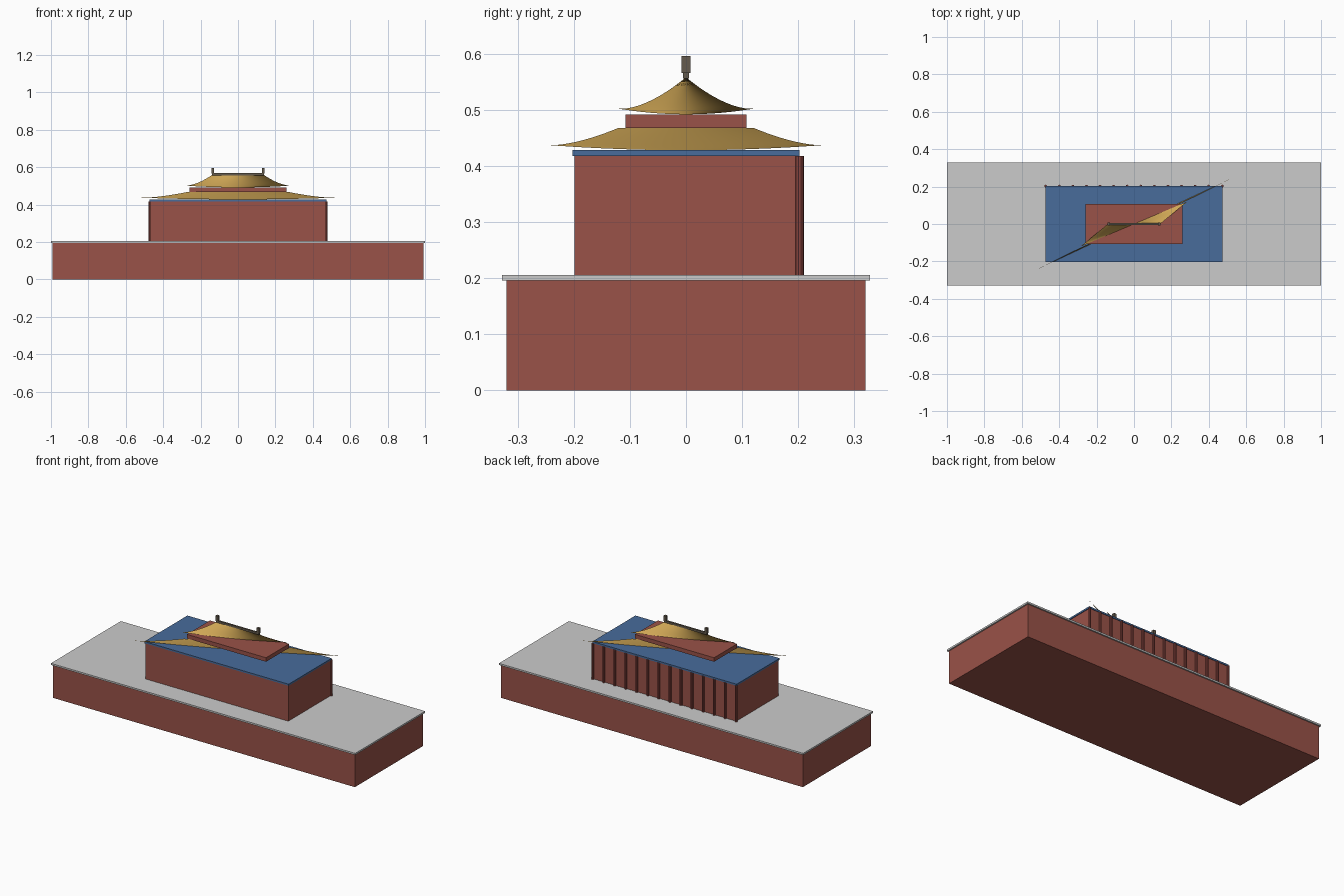
import bpy, bmesh, math

if "Cube" in bpy.data.objects:
    bpy.data.objects.remove(bpy.data.objects["Cube"])


def material(name, rgb):
    m = bpy.data.materials.new(name)
    m.diffuse_color = (*rgb, 1)
    m.use_nodes = True
    m.node_tree.nodes["Principled BSDF"].inputs["Base Color"].default_value = m.diffuse_color
    return m


RED = material("red_wall", (0.32, 0.085, 0.065))
GOLD = material("gold_tile", (0.62, 0.38, 0.09))
BLUE = material("blue_beam", (0.065, 0.15, 0.33))
DARK = material("dark_red", (0.25, 0.06, 0.05))
BROWN = material("ridge_brown", (0.13, 0.105, 0.075))


def box(name, hx, hy, z0, z1, mat=None, x=0):
    bpy.ops.mesh.primitive_cube_add(size=1, location=(x, 0, (z0 + z1) / 2))
    o = bpy.context.object
    o.name = name
    o.scale = (2 * hx, 2 * hy, z1 - z0)
    if mat:
        o.data.materials.append(mat)
    return o


def roof_sheet(name, eave, top, z0, z1, lift, power, n=24, m=10):
    """Curved sheet swept from a diagonal eave line up to a top line."""
    bm = bmesh.new()
    rows = []
    for j in range(m + 1):
        t = j / m
        w = eave[0] + (top[0] - eave[0]) * t
        d = eave[1] + (top[1] - eave[1]) * t
        row = []
        for i in range(n + 1):
            s = 2 * i / n - 1
            z = z0 + (z1 - z0) * t ** power + lift * s * s * (1 - t) ** 2
            row.append(bm.verts.new((w * s, d * s, z)))
        rows.append(row)
    for a, b in zip(rows, rows[1:]):
        for i in range(n):
            bm.faces.new((a[i], a[i + 1], b[i + 1], b[i]))
    for f in bm.faces:
        f.smooth = True
    me = bpy.data.meshes.new(name)
    bm.to_mesh(me)
    bm.free()
    me.materials.append(GOLD)
    bpy.context.collection.objects.link(bpy.data.objects.new(name, me))


# Platform and terrace slab
box("platform", 0.992, 0.32, 0, 0.196, RED)
box("terrace_slab", 1.0, 0.328, 0.196, 0.206)

# Hall body and eave beam
box("hall_wall", 0.47, 0.199, 0.206, 0.418, RED)
box("eave_beam", 0.474, 0.202, 0.418, 0.428, BLUE)

# Row of columns along the back
for i in range(14):
    x = -0.472 + 0.944 * i / 13
    bpy.ops.mesh.primitive_cylinder_add(vertices=10, radius=0.0075, depth=0.212,
                                        location=(x, 0.2025, 0.312))
    o = bpy.context.object
    o.name = f"column_{i + 1}"
    o.data.materials.append(DARK)
    bpy.ops.object.shade_smooth_by_angle()

# Lower roof, upper storey and upper roof
roof_sheet("lower_roof", (0.52, 0.243), (0.27, 0.12), 0.428, 0.468, 0.009, 1.3)
box("upper_wall", 0.26, 0.108, 0.468, 0.492, RED)
roof_sheet("upper_roof", (0.285, 0.12), (0.14, 0.0), 0.492, 0.558, 0.01, 1.5)

# Ridge beam with end ornaments
box("ridge", 0.14, 0.0055, 0.556, 0.568, BROWN)
for side in (-1, 1):
    box("ridge_ornament", 0.008, 0.008, 0.566, 0.596, BROWN, x=side * 0.135)
